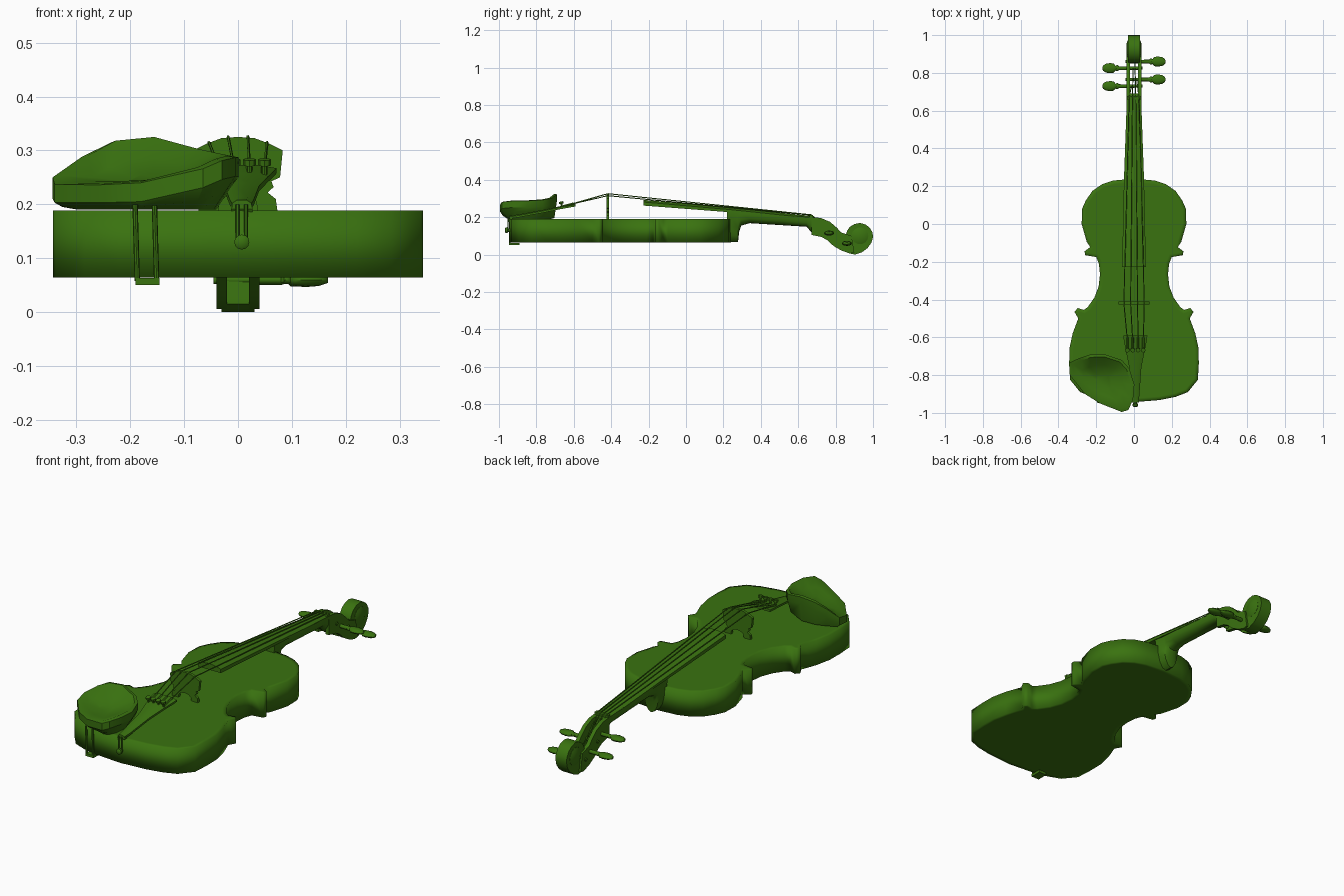
import bpy, bmesh, math
from mathutils import Vector

if "Cube" in bpy.data.objects:
    bpy.data.objects.remove(bpy.data.objects["Cube"])

green = bpy.data.materials.new("leaf green")
green.diffuse_color = (0.042, 0.17, 0.005, 1)
green.use_nodes = True
green.node_tree.nodes["Principled BSDF"].inputs["Base Color"].default_value = green.diffuse_color


def finish(name, bm, angle=40):
    bmesh.ops.recalc_face_normals(bm, faces=bm.faces)
    me = bpy.data.meshes.new(name)
    bm.to_mesh(me)
    bm.free()
    ob = bpy.data.objects.new(name, me)
    bpy.context.collection.objects.link(ob)
    me.materials.append(green)
    bpy.ops.object.select_all(action='DESELECT')
    ob.select_set(True)
    bpy.context.view_layer.objects.active = ob
    bpy.ops.object.shade_smooth_by_angle(angle=math.radians(angle))
    return ob


def loft(name, rings, angle=40):
    """Skin a list of equal-length closed rings and cap both ends."""
    bm = bmesh.new()
    vs = [[bm.verts.new(p) for p in r] for r in rings]
    n = len(vs[0])
    for a, b in zip(vs, vs[1:]):
        for i in range(n):
            bm.faces.new((a[i], a[(i + 1) % n], b[(i + 1) % n], b[i]))
    bm.faces.new(vs[0])
    bm.faces.new(vs[-1])
    return finish(name, bm, angle)


def prism(name, pts, axis, a, b, angle=40):
    """Extrude a 2D profile along one axis from a to b."""
    def place(p, d):
        q = list(p)
        q.insert(axis, d)
        return q
    return loft(name, [[place(p, d) for p in pts] for d in (a, b)], angle)


def box(name, x0, x1, y0, y1, z0, z1):
    return prism(name, [(x0, y0), (x1, y0), (x1, y1), (x0, y1)], 2, z0, z1)


def turned(name, start, direction, stations, n=10, flat=1.0):
    """Turned part: stations are (distance, radius); flat squashes it in z."""
    s, d = Vector(start), Vector(direction).normalized()
    u = d.cross(Vector((0, 0, 1)))
    u = u.normalized() if u.length > 0.01 else Vector((1, 0, 0))
    v = u.cross(d)
    rings = []
    for t, r in stations:
        f = flat if r > 0.013 else 1
        rings.append([s + d * t + u * r * math.cos(k * math.tau / n)
                      + v * r * f * math.sin(k * math.tau / n) for k in range(n)])
    return loft(name, rings)


def rod(name, a, b, r, n=6):
    d = Vector(b) - Vector(a)
    return turned(name, a, d, [(0, r), (d.length, r)], n)


def mirrored(half):
    return half + [(-x, y) for x, y in reversed(half) if x > 0.001]


# Body: half outline mirrored, with a soft rim on both plates
half = [(0, .24), (.11, .23), (.17, .21), (.22, .175), (.255, .125), (.275, .08), (.277, 0), (.25, -.095),
        (.232, -.122), (.262, -.145), (.258, -.165), (.2, -.175), (.186, -.21), (.18, -.265),
        (.187, -.33), (.21, -.39), (.245, -.44), (.265, -.455), (.298, -.445), (.315, -.465),
        (.295, -.5), (.325, -.58), (.342, -.66), (.343, -.74), (.338, -.825), (.285, -.89), (.22, -.915),
        (.135, -.932), (0, -.943)]
pts = mirrored(half)
bm = bmesh.new()
lo = [bm.verts.new((x, y, .064)) for x, y in pts]
hi = [bm.verts.new((x, y, .189)) for x, y in pts]
n = len(pts)
for i in range(n):
    bm.faces.new((lo[i], lo[(i + 1) % n], hi[(i + 1) % n], hi[i]))
caps = [bm.faces.new(lo), bm.faces.new(hi)]
bmesh.ops.recalc_face_normals(bm, faces=bm.faces)
bmesh.ops.inset_individual(bm, faces=caps, thickness=.02)
finish("body", bm, 100)


# Neck with heel: U-shaped sections (y, half width, top, bottom)
def u_section(y, w, top, bot):
    return [(w, y, top)] + [(w * math.cos(a), y, top - .012 - (top - .012 - bot) * math.sin(a) ** .8)
                            for a in [k * math.pi / 8 for k in range(9)]] + [(-w, y, top)]


neck = [(.22, .05, .235, .066), (.278, .045, .226, .066), (.284, .045, .226, .12), (.295, .046, .225, .155),
        (.34, .046, .223, .168), (.5, .042, .212, .158), (.645, .039, .201, .149),
        (.665, .039, .2, .125), (.69, .04, .195, .103)]
loft("neck", [u_section(*s) for s in neck], 50)

# Fingerboard with a curved playing face (y, half width, bottom, crown)
fb = [(-.228, .063, .262, .293), (.24, .053, .226, .252), (.66, .038, .195, .208)]
loft("fingerboard", [[(w, y, b), (w, y, t - .012)]
                     + [(w * c, y, t - .012 * c * c) for c in (.6, .2, -.2, -.6)]
                     + [(-w, y, t - .012), (-w, y, b)] for y, w, b, t in fb])
box("nut", -.038, .038, .66, .678, .18, .211)

# Pegbox: two cheeks with an open slot, and the scroll beyond
cheek = [(.67, .2), (.72, .196), (.77, .175), (.805, .145), (.83, .118), (.86, .108), (.885, .1),
         (.9, .01), (.875, .006), (.83, .022), (.79, .045), (.755, .077), (.725, .094), (.67, .105)]
for s in (-1, 1):
    prism("pegbox_cheek", cheek, 0, s * .02, s * .04)
scroll = [(.855, .108), (.862, .128), (.875, .147), (.9, .163), (.93, .169), (.96, .161), (.983, .143), (.997, .118),
          (1, .095), (.992, .065), (.972, .036), (.94, .012), (.905, .0), (.875, .006), (.85, .015)]
prism("scroll", scroll, 0, -.031, .031)
turned("scroll_eye", (-.04, .93, .1), (1, 0, 0),
       [(0, .025), (.008, .045), (.072, .045), (.08, .025)], 14)

# Tuning pegs, alternating sides
pegs = [(-1, .73, .14), (1, .765, .115), (-1, .825, .088), (1, .86, .06)]
for s, y, z in pegs:
    turned("tuning_peg", (-s * .045, y, z), (s, 0, 0),
           [(0, .008), (.125, .01), (.13, .016), (.138, .016), (.142, .012), (.152, .024), (.17, .027),
            (.195, .023), (.208, .014), (.212, .006)], 12, .5)

# Bridge: waisted profile with two feet
bh = [(0, .325), (.03, .323), (.057, .313), (.083, .3), (.078, .25), (.062, .243), (.066, .232), (.055, .222),
      (.07, .21), (.073, .189), (.036, .189), (.034, .205), (.02, .216), (0, .22)]
prism("bridge", mirrored(bh), 1, -.425, -.411)

# Tailpiece: tapering sloped bar (y, half width, top)
C = .007
tp = [(-.945, .018, .208), (-.9, .022, .214), (-.76, .032, .24), (-.68, .048, .257), (-.62, .06, .268), (-.59, .064, .273)]
loft("tailpiece", [[(C + w, y, t - .016), (C + w, y, t - .006), (C + w * .5, y, t), (C - w * .5, y, t),
                    (C - w, y, t - .006), (C - w, y, t - .016)] for y, w, t in tp])
for x in (-.008, .008):
    rod("tail_cord", (C + x, -.95, .2), (C + x, -.953, .13), .004)
rod("tail_saddle", (C - .02, -.935, .191), (C + .02, -.935, .191), .009)
turned("end_button", (C, -.93, .13), (0, -1, 0), [(0, .009), (.02, .009), (.024, .014), (.034, .014), (.038, .009)], 12)

# Strings and fine tuners
for i, (s, py, pz) in enumerate(pegs):
    k = (-1, 1, -.34, .34)[i]
    path = [(C + k * .042, -.62, .268), (k * .054, -.418, .327 - .012 * k * k),
            (k * .026, .669, .213 - .002 * k * k), (k * .014, py, pz + .008)]
    for a, b in zip(path, path[1:]):
        rod("string", a, b, .0028, 5)
    x = C + k * .042
    turned("fine_tuner", (x, -.662, .25), (0, -.2, 1),
           [(0, .005), (.022, .005), (.023, .012), (.034, .012)], 8)
    rod("tuner_lever", (x, -.66, .258), (x, -.6, .274), .006, 6)

# Chin rest: dished cup lofted from a rim outline (x, y, z)
rim = [(-.344, -.735, .25), (-.34, -.8, .237), (-.26, -.9, .236), (-.18, -.95, .24), (-.065, -.995, .266),
       (-.03, -.985, .281), (-.005, -.93, .287), (.002, -.85, .287), (-.025, -.765, .292), (-.065, -.72, .3),
       (-.155, -.69, .322), (-.235, -.692, .315), (-.29, -.71, .288)]
cx, cy = -.16, -.83


def cup(scale, zf):
    return [(cx + (x - cx) * scale, cy + (y - cy) * scale, zf(x, z)) for x, y, z in rim]


loft("chin_rest", [cup(.74, lambda x, z: .19),
                   cup(.9, lambda x, z: .195 + max(0, x + .1) * .35),
                   cup(1, lambda x, z: z - .035 if x > -.2 else max(.203, z - .04)),
                   cup(1, lambda x, z: z),
                   cup(.9, lambda x, z: z + .003),
                   cup(.6, lambda x, z: .5 * z + .125),
                   cup(.25, lambda x, z: .2 * z + .192)], 35)

# Chin rest clamp under the lower edge
for x in (-.191, -.155):
    rod("clamp_post", (x, -.942, .2), (x + .004, -.942, .058), .005, 8)
box("clamp_foot", -.19, -.146, -.947, -.89, .05, .063)
